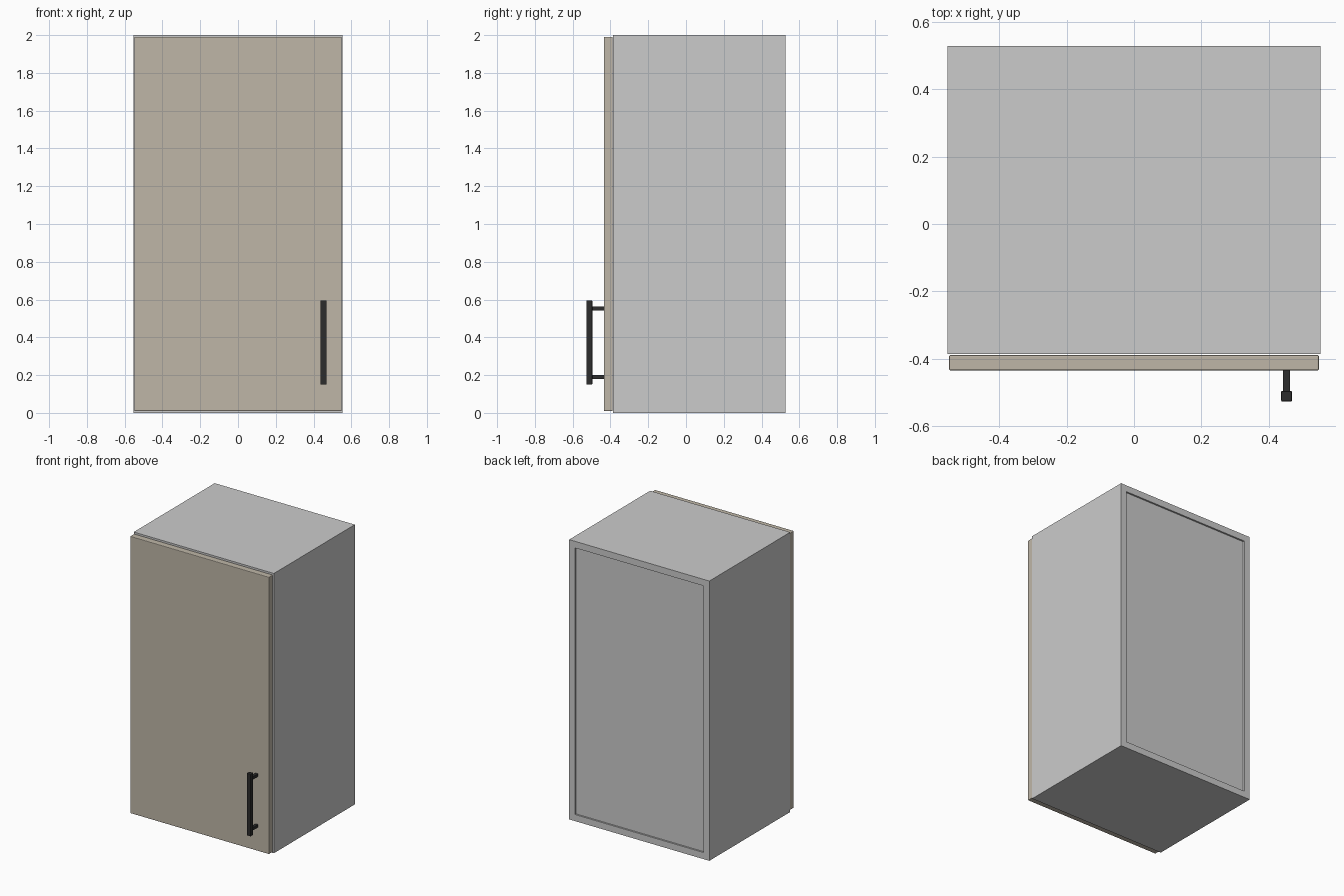
import bpy

if "Cube" in bpy.data.objects:
    bpy.data.objects.remove(bpy.data.objects["Cube"])


def material(name, rgb):
    m = bpy.data.materials.new(name)
    m.diffuse_color = (*rgb, 1)
    m.use_nodes = True
    m.node_tree.nodes["Principled BSDF"].inputs["Base Color"].default_value = m.diffuse_color
    return m


def box(name, lo, hi, mat=None, bevel=0):
    """Box between two corners, with an optional eased edge."""
    bpy.ops.mesh.primitive_cube_add(size=1, location=[(a + b) / 2 for a, b in zip(lo, hi)])
    ob = bpy.context.object
    ob.name = name
    ob.scale = [b - a for a, b in zip(lo, hi)]
    bpy.ops.object.transform_apply(location=False, rotation=False, scale=True)
    if mat:
        ob.data.materials.append(mat)
    if bevel:
        mod = ob.modifiers.new("eased_edges", 'BEVEL')
        mod.width = bevel
        mod.segments = 2
    return ob


door_mat = material("beige_door", (0.52, 0.47, 0.39))
metal = material("black_metal", (0.025, 0.025, 0.025))

W, H, T = 0.554, 2.0, 0.047          # half width, height, board thickness
FRONT, BACK = -0.386, 0.528

# Carcass: sides run full height, top and bottom fit between them
for name, s in (("left_side", -1), ("right_side", 1)):
    x0, x1 = sorted((s * W, s * (W - T)))
    box(name, (x0, FRONT, 0), (x1, BACK, H))
for name, z in (("bottom_board", 0), ("top_board", H - T)):
    box(name, (-W + T, FRONT, z), (W - T, BACK, z + T))

# Back panel, slightly recessed
box("back_panel", (-W + T, BACK - 0.03, T), (W - T, BACK - 0.012, H - T))

# Door with softened edges
box("door", (-0.549, -0.435, 0.01), (0.549, -0.389, 1.99), door_mat, 0.004)

# Bar handle on two posts
HX = 0.453
box("handle_bar", (HX - 0.016, -0.527, 0.15), (HX + 0.016, -0.496, 0.595), metal, 0.003)
for name, z in (("handle_post_lower", 0.19), ("handle_post_upper", 0.553)):
    box(name, (HX - 0.01, -0.5, z - 0.01), (HX + 0.01, -0.433, z + 0.01), metal)
